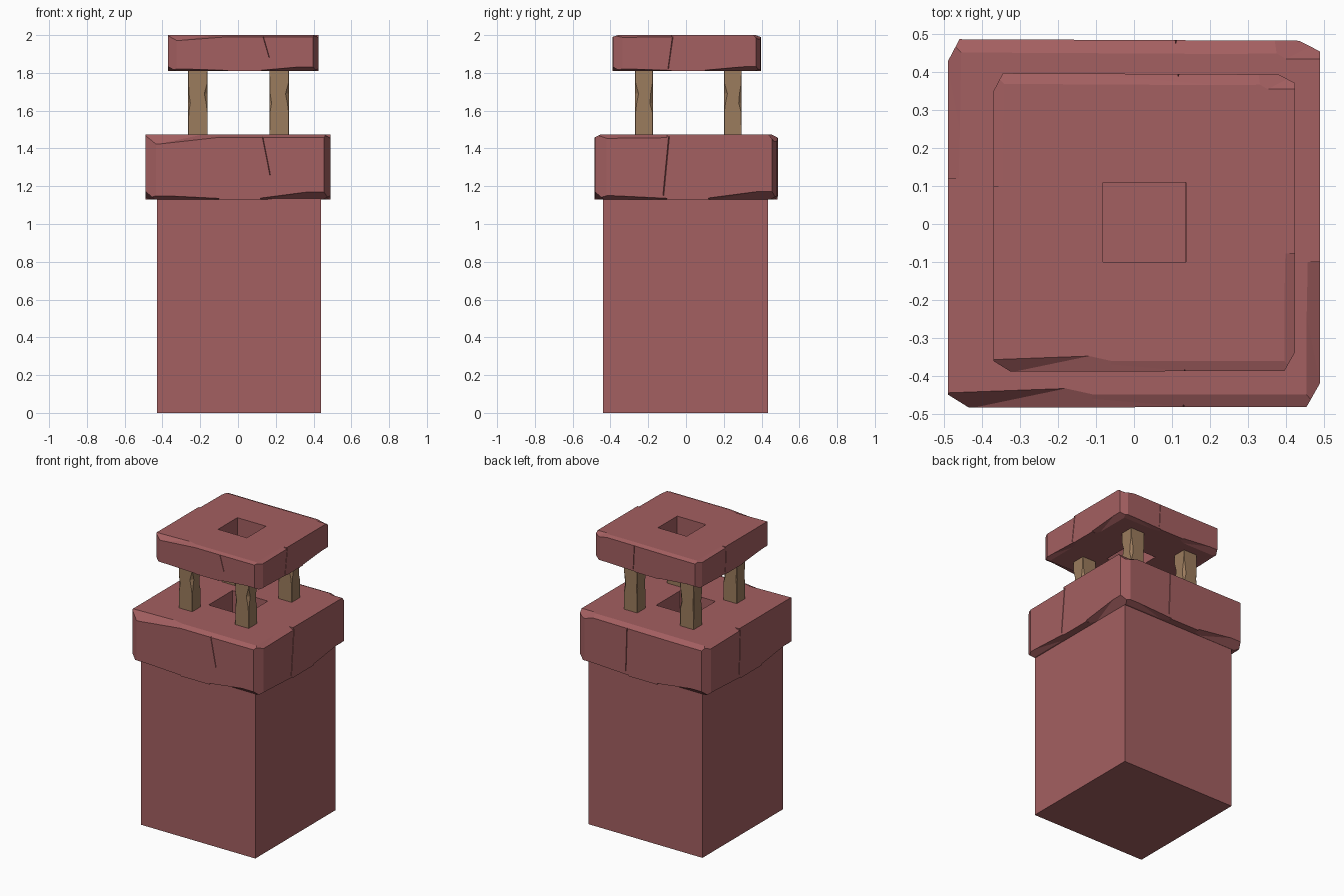
import bpy, bmesh
from math import pi
from mathutils import Matrix, Vector

if "Cube" in bpy.data.objects:
    bpy.data.objects.remove(bpy.data.objects["Cube"])


def material(name, rgb):
    m = bpy.data.materials.new(name)
    m.diffuse_color = (*rgb, 1)
    m.use_nodes = True
    m.node_tree.nodes["Principled BSDF"].inputs["Base Color"].default_value = m.diffuse_color
    return m


STONE = material("red_stone", (0.37, 0.115, 0.119))
WOOD = material("wood", (0.33, 0.2, 0.11))


def add_object(name, bm, mat=None):
    bmesh.ops.recalc_face_normals(bm, faces=bm.faces)
    me = bpy.data.meshes.new(name)
    bm.to_mesh(me)
    bm.free()
    ob = bpy.data.objects.new(name, me)
    bpy.context.collection.objects.link(ob)
    if mat:
        me.materials.append(mat)
    return ob


def loft(name, rings, mat):
    """Stack of equal-sized rings, capped at both ends."""
    bm = bmesh.new()
    vs = [[bm.verts.new(p) for p in r] for r in rings]
    n = len(rings[0])
    for a, b in zip(vs, vs[1:]):
        for i in range(n):
            j = (i + 1) % n
            bm.faces.new((a[i], a[j], b[j], b[i]))
    bm.faces.new(vs[0][::-1])
    bm.faces.new(vs[-1])
    return add_object(name, bm, mat)


def box(name, lo, hi, mat=None):
    (a, b, c), (d, e, f) = lo, hi
    return loft(name, [[(a, b, z), (d, b, z), (d, e, z), (a, e, z)] for z in (c, f)], mat)


def hull(points, side=0):
    """Convex cutter given in the front side's frame, turned to the chosen side."""
    bm = bmesh.new()
    for p in points:
        bm.verts.new(Matrix.Rotation(side * pi / 2, 3, 'Z') @ Vector(p))
    res = bmesh.ops.convex_hull(bm, input=bm.verts)
    junk = {g for g in res["geom_interior"] if isinstance(g, bmesh.types.BMVert)}
    bmesh.ops.delete(bm, geom=list(junk), context='VERTS')
    return add_object("cutter", bm)


H = 0.345                       # cap thickness
REACH = (0.485, 0.49, 0.486, 0.49)  # front, right, back, left face distances


def edge_chip(side, top, u0, u1, in0, in1, d0, d1):
    pts = []
    z, s = (H, 1) if top else (0, -1)
    r = REACH[side]
    for u, i, d in ((u0, in0, d0), (u1, in1, d1)):
        pts += [(u, -(r - 2 * i), z + s * d), (u, -(r + i), z - s * 2 * d),
                (u, -(r + 2 * i), z + s * 2 * d)]
    return hull(pts, side)


def crack(side, u_top, u_bot, z_bot):
    r = REACH[side]
    return hull([(u + w, -(r + dv), z) for u, z in ((u_top, H - 0.012), (u_bot, z_bot))
                 for w, dv in ((0, -0.01), (-0.005, 0.01), (0.005, 0.01))], side)


def cut(ob, cutters):
    for c in cutters:
        c.hide_render = True
        m = ob.modifiers.new("cut", 'BOOLEAN')
        m.operation, m.solver, m.object = 'DIFFERENCE', 'EXACT', c
    bpy.context.view_layer.update()
    dg = bpy.context.evaluated_depsgraph_get()
    me = bpy.data.meshes.new_from_object(ob.evaluated_get(dg))
    ob.modifiers.clear()
    ob.data = me
    for c in cutters:
        bpy.data.objects.remove(c)


def stone_cap(name, centre, scale):
    # eight-sided slab with uneven corners
    outline = [(-.49, -.45), (-.435, -.484), (.455, -.482), (.49, -.42),
               (.49, .455), (.435, .483), (-.46, .487), (-.49, .43)]
    ob = loft(name, [[(x, y, z) for x, y in outline] for z in (0, H)], STONE)
    cutters = [
        # worn top edges
        edge_chip(0, True, -.6, .6, .033, .036, .015, .018),
        edge_chip(0, True, -.6, -.1, .036, .034, .045, .017),
        edge_chip(1, True, -.6, -.1, .036, .032, .022, .018),
        edge_chip(2, True, -.6, .6, .034, .033, .017, .02),
        edge_chip(2, True, -.6, -.37, .05, .033, .06, .018),
        edge_chip(3, True, -.6, -.12, .037, .028, .022, .016),
        # square opening
        box("cutter", (-.135, -.127, -.1), (.135, .132, H + .1)),
        # cracks
        crack(0, .13, .17, .13), crack(1, -.09, -.12, .02),
        crack(2, -.11, -.12, .03), crack(3, -.11, -.12, .03)]
    # worn bottom edges
    for k in range(4):
        cutters += [edge_chip(k, False, -.6, -.1, .04, .025, .02, .006),
                    edge_chip(k, False, .12, .6, .03, .05, .008, .042)]
    cut(ob, cutters)
    ob.data.transform(Matrix.Translation(centre) @ Matrix.Diagonal((*scale, 1)))
    return ob


def wood_post(name, x, y):
    # square post with gouges in its corners at mid height
    rings = []
    for z, a, b, c in ((1.46, .002, .002, .002), (1.59, .002, .003, .004),
                       (1.64, .008, .016, .012), (1.69, .018, .012, .005),
                       (1.745, .003, .003, .003), (1.83, .002, .002, .002)):
        w, d = .052, .047
        rings.append([(x + px, y + py, z) for px, py in (
            (-w, -d + c), (-w + c, -d), (w - a, -d), (w, -d + a),
            (w, d - b), (w - b, d), (-w + c / 2, d), (-w, d - c / 2))])
    return loft(name, rings, WOOD)


# chimney body
box("chimney_shaft", (-.43, -.44, 0), (.44, .435, 1.15), STONE)

# lower and upper stone slabs
stone_cap("lower_cap", (0, 0, 1.13), (1, 1, 1))
stone_cap("upper_cap", (.0275, .003, 1.81), (.811, .81, .19 / H))

# four posts holding up the upper slab
for xn, x in (("left", -.2125), ("right", .2175)):
    for yn, y in (("front", -.222), ("back", .248)):
        wood_post(f"{yn}_{xn}_post", x, y)
